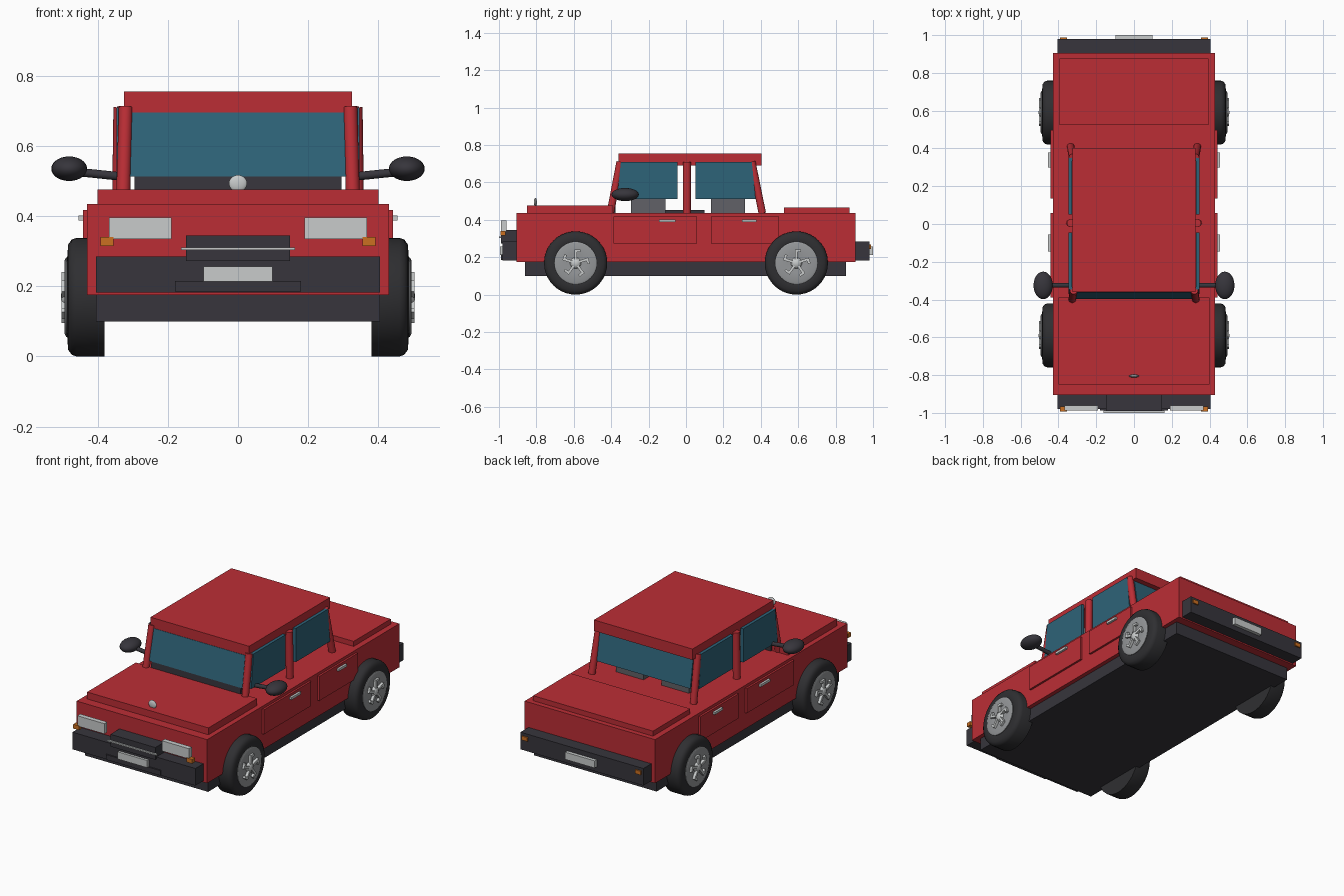
import bpy, bmesh, math
from mathutils import Vector

old = bpy.data.objects.get("Cube")
if old:
    bpy.data.objects.remove(old)


def material(name, r, g, b, rough=0.6):
    m = bpy.data.materials.new(name)
    m.use_nodes = True
    m.diffuse_color = (r, g, b, 1)
    node = m.node_tree.nodes["Principled BSDF"]
    node.inputs["Base Color"].default_value = (r, g, b, 1)
    node.inputs["Roughness"].default_value = rough
    return m


RED = material("red paint", 0.50, 0.027, 0.036)
DARK = material("dark trim", 0.038, 0.036, 0.045)
TYRE = material("tyre rubber", 0.028, 0.028, 0.031)
GLASS = material("teal glass", 0.027, 0.125, 0.19)
CHROME = material("pale chrome", 0.58, 0.60, 0.60)
HUB = material("hub grey", 0.30, 0.31, 0.32)
SEAT = material("seat grey", 0.12, 0.12, 0.135)
AMBER = material("amber lamp", 0.60, 0.16, 0.015)


def finish(name, bm, mat, smooth=False):
    bmesh.ops.recalc_face_normals(bm, faces=bm.faces)
    mesh = bpy.data.meshes.new(name)
    bm.to_mesh(mesh)
    bm.free()
    mesh.materials.append(mat)
    ob = bpy.data.objects.new(name, mesh)
    bpy.context.collection.objects.link(ob)
    if smooth:
        bpy.ops.object.select_all(action='DESELECT')
        ob.select_set(True)
        bpy.context.view_layer.objects.active = ob
        bpy.ops.object.shade_smooth_by_angle(angle=math.radians(40))
    return ob


def box(name, x, y, z, mat):
    """Box from (low, high) ranges on each axis."""
    bm = bmesh.new()
    bmesh.ops.create_cube(bm, size=1)
    for v in bm.verts:
        for i, (lo, hi) in enumerate((x, y, z)):
            v.co[i] = lo if v.co[i] < 0 else hi
    return finish(name, bm, mat)


def side_prism(name, profile, x0, x1, mat):
    """Extrude a (y, z) profile along x."""
    bm = bmesh.new()
    face = bm.faces.new([bm.verts.new((x0, y, z)) for y, z in profile])
    ext = bmesh.ops.extrude_face_region(bm, geom=[face])["geom"]
    for v in ext:
        if isinstance(v, bmesh.types.BMVert):
            v.co.x = x1
    return finish(name, bm, mat)


def rod(name, a, b, r, mat):
    a, b = Vector(a), Vector(b)
    bm = bmesh.new()
    bmesh.ops.create_cone(bm, cap_ends=True, segments=20, radius1=r, radius2=r, depth=(b - a).length)
    ob = finish(name, bm, mat, True)
    ob.location = (a + b) / 2
    ob.rotation_euler = (b - a).to_track_quat('Z', 'Y').to_euler()
    return ob


def ellipsoid(name, centre, radii, mat):
    bm = bmesh.new()
    bmesh.ops.create_uvsphere(bm, u_segments=24, v_segments=14, radius=1)
    for v in bm.verts:
        v.co = Vector(centre) + Vector([c * r for c, r in zip(v.co, radii)])
    return finish(name, bm, mat, True)


def lathe(name, profile, centre, side, mat):
    """Spin an (x, radius) profile about the axle."""
    bm = bmesh.new()
    verts = [bm.verts.new((x * side, 0, r)) for x, r in profile]
    edges = [bm.edges.new(p) for p in zip(verts, verts[1:])]
    bmesh.ops.spin(bm, geom=verts + edges, axis=(1, 0, 0), cent=(0, 0, 0), angle=math.tau, steps=40)
    bmesh.ops.remove_doubles(bm, verts=bm.verts, dist=0.0002)
    ob = finish(name, bm, mat, True)
    ob.location = centre
    return ob


def spokes(name, centre, side):
    """Five bent spokes on the hub."""
    bm = bmesh.new()
    for k in range(5):
        a = math.tau * k / 5
        out = Vector((0, math.sin(a), math.cos(a)))
        across = Vector((0, math.cos(a), -math.sin(a)))
        for r0, r1, t0, t1 in ((0.02, 0.072, -0.007, 0.007), (0.058, 0.072, 0.007, 0.026)):
            made = bmesh.ops.create_cube(bm, size=1)["verts"]
            for v in made:
                r = r0 if v.co.z < 0 else r1
                t = t0 if v.co.y < 0 else t1
                x = side * (0.485 if v.co.x < 0 else 0.503)
                v.co = Vector((x, 0, 0)) + out * r + across * t
    ob = finish(name, bm, CHROME)
    ob.location = centre


# Body shell
box("body", (-0.43, 0.43), (-0.905, 0.905), (0.175, 0.435), RED)
box("hood", (-0.40, 0.40), (-0.85, -0.39), (0.435, 0.476), RED)
box("trunk_lid", (-0.395, 0.395), (0.525, 0.875), (0.435, 0.465), RED)
box("chassis", (-0.405, 0.405), (-0.86, 0.855), (0.10, 0.175), DARK)
box("roof", (-0.325, 0.325), (-0.36, 0.403), (0.69, 0.755), RED)

# Bumpers, plates and grille
box("front_bumper", (-0.405, 0.405), (-0.98, -0.905), (0.183, 0.285), DARK)
box("rear_bumper", (-0.405, 0.405), (0.905, 0.98), (0.183, 0.285), DARK)
box("front_bumper_lip", (-0.18, 0.18), (-0.988, -0.98), (0.185, 0.215), DARK)
box("front_plate", (-0.098, 0.098), (-0.995, -0.98), (0.213, 0.256), CHROME)
box("rear_plate", (-0.098, 0.098), (0.98, 1.0), (0.213, 0.256), CHROME)
box("grille", (-0.148, 0.148), (-0.99, -0.905), (0.272, 0.345), DARK)
box("grille_bar", (-0.162, 0.162), (-1.0, -0.988), (0.303, 0.311), CHROME)
ellipsoid("hood_ornament", (0, -0.805, 0.493), (0.026, 0.008, 0.024), CHROME)

# Front and rear glass with the dash strip below the windshield
side_prism("windshield", [(-0.397, 0.513), (-0.362, 0.695), (-0.347, 0.695), (-0.382, 0.513)], -0.308, 0.308, GLASS)
side_prism("dash", [(-0.398, 0.436), (-0.395, 0.515), (-0.375, 0.515), (-0.378, 0.436)], -0.295, 0.295, DARK)
side_prism("rear_window", [(0.40, 0.513), (0.37, 0.695), (0.355, 0.695), (0.385, 0.513)], -0.308, 0.308, GLASS)

# Interior
box("console", (-0.06, 0.06), (-0.11, 0.10), (0.435, 0.453), DARK)

front_glass = [(-0.37, 0.51), (-0.045, 0.51), (-0.045, 0.71), (-0.348, 0.71)]
rear_glass = [(0.05, 0.51), (0.372, 0.51), (0.352, 0.71), (0.05, 0.71)]
tyre_profile = [(0.38, 0), (0.38, 0.169), (0.46, 0.169), (0.474, 0.164), (0.484, 0.15), (0.487, 0.11), (0.48, 0.10)]
hub_profile = [(0.47, 0.113), (0.49, 0.113), (0.494, 0.105), (0.486, 0.05), (0.486, 0)]

for s, tag in ((1, "left"), (-1, "right")):
    def sx(a, b):
        return tuple(sorted((s * a, s * b)))

    # Lamps
    box(f"{tag}_headlight", sx(0.19, 0.368), (-0.988, -0.96), (0.335, 0.396), CHROME)
    box(f"{tag}_front_indicator", sx(0.355, 0.392), (-0.992, -0.965), (0.315, 0.34), AMBER)
    box(f"{tag}_rear_indicator", sx(0.355, 0.392), (0.978, 0.988), (0.245, 0.268), AMBER)

    # Doors, handles, side glass and seats
    for end, door, grip, pane, seat in (
            ("front", (-0.388, 0.058), (-0.145, -0.055), front_glass, (-0.295, -0.11)),
            ("rear", (0.135, 0.497), (0.30, 0.378), rear_glass, (0.135, 0.315))):
        box(f"{tag}_{end}_door", sx(0.42, 0.442), door, (0.272, 0.418), RED)
        box(f"{tag}_{end}_handle", sx(0.44, 0.455), grip, (0.388, 0.402), CHROME)
        side_prism(f"{tag}_{end}_window", pane, s * 0.328, s * 0.346, GLASS)
        box(f"{tag}_{end}_seat", sx(0.06, 0.24), seat, (0.435, 0.53), SEAT)
        box(f"{tag}_{end}_seat_back", sx(0.06, 0.24), (seat[1] - 0.05, seat[1]), (0.53, 0.64), SEAT)

    # Roof pillars
    rod(f"{tag}_front_pillar", (s * 0.328, -0.405, 0.435), (s * 0.32, -0.352, 0.71), 0.02, RED)
    rod(f"{tag}_middle_pillar", (s * 0.338, 0.005, 0.43), (s * 0.334, 0.005, 0.71), 0.021, RED)
    rod(f"{tag}_rear_pillar", (s * 0.335, 0.408, 0.435), (s * 0.325, 0.352, 0.71), 0.02, RED)

    # Door mirror
    rod(f"{tag}_mirror_arm", (s * 0.335, -0.325, 0.513), (s * 0.45, -0.325, 0.525), 0.012, DARK)
    ellipsoid(f"{tag}_mirror", (s * 0.481, -0.325, 0.535), (0.051, 0.073, 0.035), DARK)

    # Wheels
    for end, y in (("front", -0.59), ("rear", 0.59)):
        c = (0, y, 0.169)
        lathe(f"{tag}_{end}_tyre", tyre_profile, c, s, TYRE)
        lathe(f"{tag}_{end}_hub", hub_profile, c, s, HUB)
        spokes(f"{tag}_{end}_spokes", c, s)
        ellipsoid(f"{tag}_{end}_hub_cap", (s * 0.485, y, 0.169), (0.02, 0.03, 0.03), CHROME)
